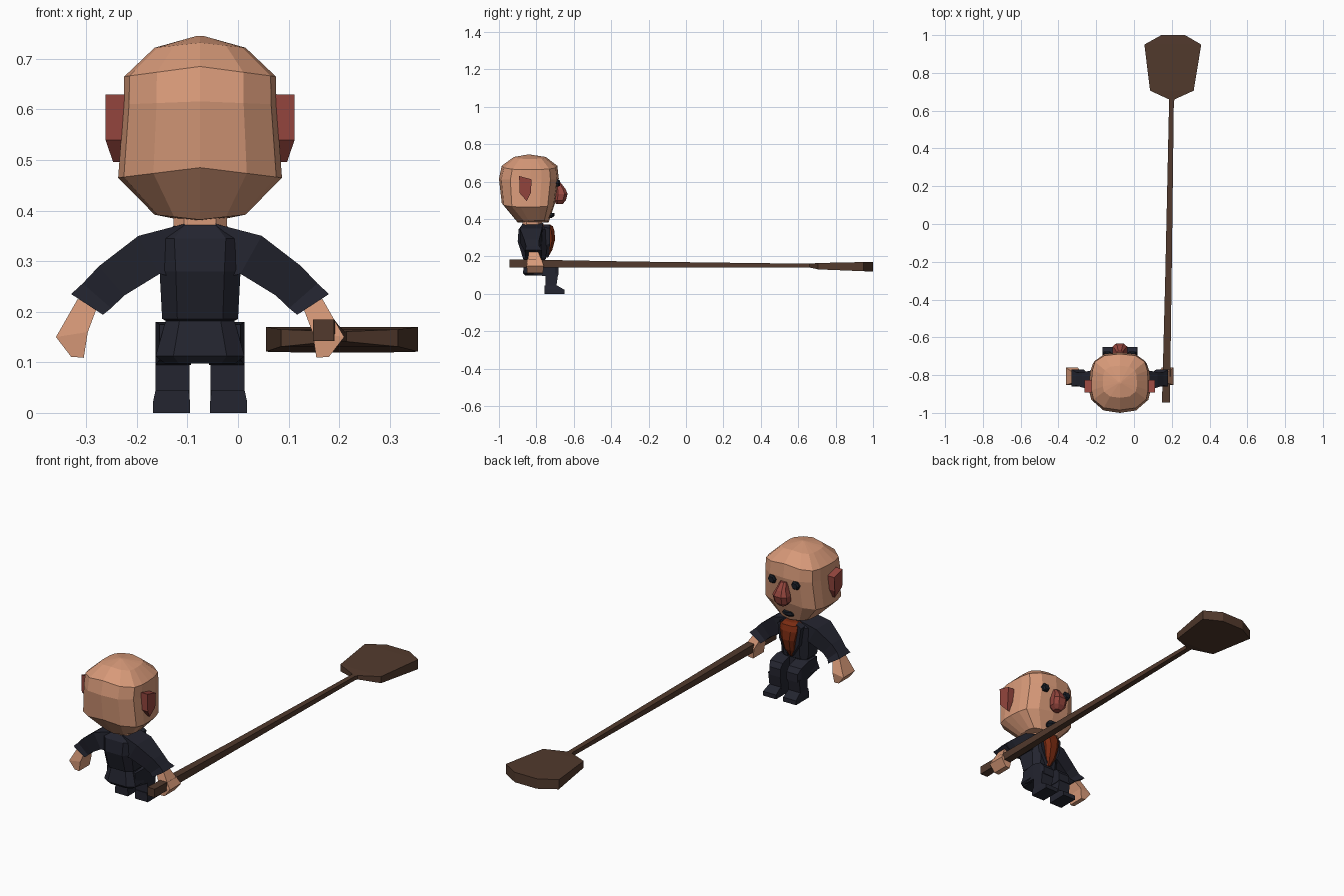
import bpy, bmesh

CX = -0.075  # centre line of the figure


def material(name, rgb):
    m = bpy.data.materials.new(name)
    m.diffuse_color = (*rgb, 1)
    return m


SKIN = material("skin", (0.68, 0.32, 0.19))
SUIT = material("dark suit", (0.017, 0.018, 0.029))
WOOD = material("brown wood", (0.084, 0.042, 0.026))
RED = material("ruddy red", (0.30, 0.061, 0.048))
TIE = material("rust orange", (0.20, 0.025, 0.006))
BLACK = material("face black", (0.010, 0.013, 0.020))


def loft(name, rings, mat):
    """Skin a list of equal-length point rings and cap both ends."""
    bm = bmesh.new()
    loops = [[bm.verts.new(p) for p in r] for r in rings]
    n = len(loops[0])
    for a, b in zip(loops, loops[1:]):
        for i in range(n):
            j = (i + 1) % n
            bm.faces.new((a[i], a[j], b[j], b[i]))
    for end in (loops[0], loops[-1]):
        bm.faces.new(end)
    bmesh.ops.remove_doubles(bm, verts=bm.verts, dist=1e-5)
    bmesh.ops.recalc_face_normals(bm, faces=bm.faces)
    me = bpy.data.meshes.new(name)
    bm.to_mesh(me)
    bm.free()
    me.materials.append(mat)
    ob = bpy.data.objects.new(name, me)
    bpy.context.collection.objects.link(ob)
    return ob


def slab(x0, x1, y0, y1, z, c=0.0):
    """Horizontal ring: a rectangle, or an octagon when c is given."""
    if not c:
        return [(x0, y0, z), (x1, y0, z), (x1, y1, z), (x0, y1, z)]
    dx, dy = c * (x1 - x0), c * (y1 - y0)
    return [(x0 + dx, y0, z), (x1 - dx, y0, z), (x1, y0 + dy, z), (x1, y1 - dy, z),
            (x1 - dx, y1, z), (x0 + dx, y1, z), (x0, y1 - dy, z), (x0, y0 + dy, z)]


def upright(x0, x1, y, z0, z1):
    """Vertical rectangle ring facing along y."""
    return [(x0, y, z0), (x1, y, z0), (x1, y, z1), (x0, y, z1)]


# Head: sixteen-sided rings, flatter at the back corners
half = [(0, -1), (.57, -.92), (.93, -.62), (1, -.3), (1, .05),
        (.97, .42), (.88, .72), (.55, .94), (0, 1)]
outline = half + [(-x, y) for x, y in half[-2:0:-1]]
# z, half width, back y, front y, rise of the centre line
levels = [(.380, .030, -.83, -.79, 0), (.392, .090, -.900, -.735, -.010),
          (.465, .162, -.985, -.700, .020), (.610, .151, -1.0, -.680, .006),
          (.665, .150, -.985, -.688, .020), (.722, .090, -.920, -.750, .010),
          (.745, .008, -.845, -.835, 0)]
head = [[(CX + x * w, (b + f) / 2 + y * (f - b) / 2, z + k * (1 - abs(x)))
         for x, y in outline] for z, w, b, f, k in levels]
loft("head", head, SKIN)

# Nose
nose = [(.480, .018, -.695, -.660), (.500, .036, -.705, -.642), (.535, .040, -.70, -.633),
        (.562, .028, -.70, -.645), (.597, .016, -.70, -.672)]
loft("nose", [slab(CX - w, CX + w, b, f, z, .25) for z, w, b, f in nose], RED)

# Mouth on the sloping chin
loft("mouth", [slab(CX - w, CX + w, b, f, z, .3) for z, w, b, f in
               [(.405, .024, -.75, -.718), (.418, .03, -.74, -.703), (.432, .022, -.73, -.702)]], BLACK)

# Neck, torso, hips
loft("neck", [slab(CX - .053, CX + .053, -.875, -.77, z, .2) for z in (.355, .40)], SKIN)
torso = [(.098, .070, -.860, -.770), (.112, .088, -.872, -.755), (.182, .068, -.862, -.755),
         (.186, .075, -.870, -.750), (.280, .080, -.900, -.740), (.345, .085, -.895, -.740),
         (.378, .042, -.870, -.765)]
loft("torso", [slab(CX - w, CX + w, b, f, z, .2) for z, w, b, f in torso], SUIT)

# Broad necktie tapering to a point
tie = [(.195, .008, -.76, -.738), (.235, .028, -.76, -.715), (.290, .038, -.76, -.700),
       (.335, .048, -.77, -.703), (.362, .048, -.78, -.712), (.372, .034, -.79, -.73)]
loft("necktie", [slab(CX - w, CX + w, b, f, z, .25) for z, w, b, f in tie], TIE)

for side, s in (("left", -1), ("right", 1)):
    def X(d):
        return CX + s * d

    # Eye: small hexagonal stud
    hexa = [(.022, 0), (.012, .019), (-.012, .019), (-.022, 0), (-.012, -.019), (.012, -.019)]
    loft(side + "_eye", [[(X(.066 + a * k), y, .592 + b * k) for a, b in hexa]
                         for y, k in ((-.72, 1), (-.682, 1), (-.674, .7))], BLACK)

    # Ear: five-sided wedge leaning out at the top
    ear = [(-.892, .630, .187), (-.825, .612, .187), (-.830, .540, .187),
           (-.852, .496, .172), (-.890, .540, .187)]
    loft(side + "_ear", [[(X(.140), y, z) for y, z, x in ear],
                         [(X(x), y, z) for y, z, x in ear]], RED)

    # Lapel beside the necktie
    loft(side + "_lapel", [[(X(.034), -.76, .372), (X(.066), -.76, .355), (X(.055), -.75, .26), (X(.012), -.75, .195)],
                           [(X(.040), -.728, .368), (X(.066), -.728, .352), (X(.055), -.727, .27), (X(.014), -.733, .20)]], SUIT)

    # Sleeve from the shoulder to the flared cuff: top and bottom points, y range
    sleeve = [((.030, .374), (.060, .270), -.875, -.765),
              ((.122, .350), (.080, .275), -.888, -.770),
              ((.200, .290), (.150, .232), -.865, -.785),
              ((.232, .256), (.176, .207), -.855, -.785),
              ((.255, .235), (.192, .194), -.860, -.770)]
    loft(side + "_sleeve", [[(X(a[0]), y0, a[1]), (X(a[0]), y1, a[1]),
                             (X(b[0]), y1, b[1]), (X(b[0]), y0, b[1])]
                            for a, b, y0, y1 in sleeve], SUIT)

    # Hand: blocky fist hanging down
    hand = [((.242, .225), (.202, .213), -.840, -.790),
            ((.285, .150), (.222, .160), -.852, -.760),
            ((.255, .111), (.230, .109), -.850, -.765)]
    loft(side + "_hand", [[(X(a[0]), y0, a[1]), (X(a[0]), y1, a[1]),
                           (X(b[0]), y1, b[1]), (X(b[0]), y0, b[1])]
                          for a, b, y0, y1 in hand], SKIN)

    # Seated thigh, shin and shoe
    loft(side + "_thigh", [upright(X(.018), X(w), y, z0, z1) for y, w, z0, z1 in
                           [(-.84, .080, .105, .175), (-.755, .088, .095, .180),
                            (-.70, .088, .095, .165), (-.682, .080, .10, .140)]], SUIT)
    loft(side + "_shin", [slab(X(.021), X(.088), -.752, f, z) for z, f in
                          [(.03, -.695), (.11, -.683)]], SUIT)
    loft(side + "_shoe", [slab(X(a), X(b), -.756, f, z) for z, a, b, f in
                          [(0, .020, .093, -.650), (.022, .020, .093, -.650),
                           (.045, .022, .088, -.690)]], SUIT)

# Paddle shaft, thinning toward the blade
loft("paddle_shaft", [upright(.148, .190, -.945, .142, .185),
                      upright(.165, .199, -.30, .142, .173),
                      upright(.186, .211, .66, .141, .161)], WOOD)

# Paddle blade: wide flat scoop, thickest at the tip
blade = [(.186, .211, .645, .142, .160), (.185, .215, .660, .141, .161),
         (.085, .316, .706, .131, .165), (.055, .356, .950, .121, .170),
         (.145, .270, 1.0, .119, .170)]
loft("paddle_blade", [upright(*b) for b in blade], WOOD)
